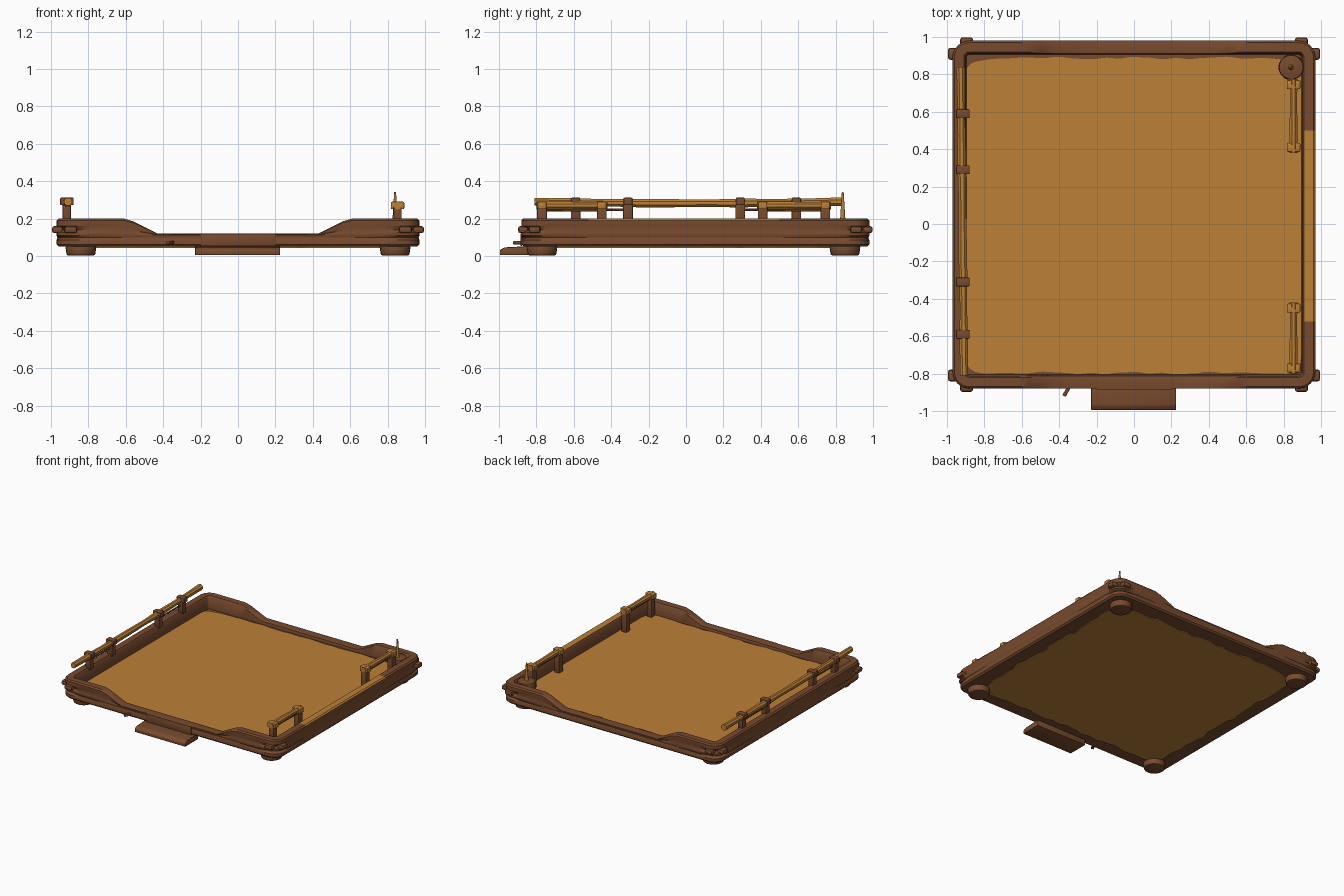
import bpy, bmesh, math
from mathutils import Vector

if "Cube" in bpy.data.objects:
    bpy.data.objects.remove(bpy.data.objects["Cube"])

def material(name, rgb):
    m = bpy.data.materials.new(name)
    m.diffuse_color = (*rgb, 1)
    m.use_nodes = True
    m.node_tree.nodes["Principled BSDF"].inputs["Base Color"].default_value = m.diffuse_color
    return m

BROWN = material("brown wood", (0.19, 0.07, 0.028))
TAN = material("golden wood", (0.50, 0.215, 0.038))

def finish(name, bm, *mats, smooth=True):
    bmesh.ops.recalc_face_normals(bm, faces=bm.faces)
    me = bpy.data.meshes.new(name)
    bm.to_mesh(me)
    bm.free()
    ob = bpy.data.objects.new(name, me)
    bpy.context.collection.objects.link(ob)
    for m in mats:
        me.materials.append(m)
    if smooth:
        bpy.context.view_layer.objects.active = ob
        ob.select_set(True)
        bpy.ops.object.shade_smooth_by_angle(angle=math.radians(35))
        ob.select_set(False)
    return ob

def box(name, lo, hi, mat, bevel=0.006):
    bm = bmesh.new()
    bmesh.ops.create_cube(bm, size=1)
    for v in bm.verts:
        v.co = [(a + b) / 2 + c * (b - a) for a, b, c in zip(lo, hi, v.co)]
    if bevel:
        bmesh.ops.bevel(bm, geom=bm.edges[:], offset=bevel, segments=2, profile=0.5, affect='EDGES')
    return finish(name, bm, mat)

def cylinder(name, at, r1, r2, z0, z1, mat, bevel=0.0):
    bm = bmesh.new()
    bmesh.ops.create_cone(bm, cap_ends=True, segments=20, radius1=r1, radius2=r2, depth=z1 - z0)
    if bevel:
        rims = [e for e in bm.edges if abs(e.verts[0].co.z - e.verts[1].co.z) < 1e-5]
        bmesh.ops.bevel(bm, geom=rims, offset=bevel, segments=2, profile=0.5, affect='EDGES')
    bmesh.ops.translate(bm, verts=bm.verts, vec=(*at, (z0 + z1) / 2))
    return finish(name, bm, mat)

def bar(name, points, radius, mat):
    # rough eight-sided pole along a path
    bm = bmesh.new()
    rings = []
    for i, p in enumerate(points):
        r = radius * (1 + 0.12 * math.sin(i * 2.3))
        rings.append([bm.verts.new((p[0] + r * math.cos(a), p[1], p[2] + r * math.sin(a)))
                      for a in (math.tau * (k + 0.5) / 8 for k in range(8))])
    for a, b in zip(rings, rings[1:]):
        for k in range(8):
            bm.faces.new((a[k], a[(k + 1) % 8], b[(k + 1) % 8], b[k]))
    bm.faces.new(rings[0])
    bm.faces.new(rings[-1])
    return finish(name, bm, mat)

HX, HY, CY = 0.97, 0.93, 0.05
XS = (-0.8, -0.61, -0.56, -0.5, -0.43, -0.2, 0.2, 0.43, 0.5, 0.56, 0.61, 0.8)
YS = (-0.8, -0.57, -0.3, 0, 0.3, 0.45, 0.8)

def outline(inset, groove=0):
    # rounded rectangle; groove bites deeper at the corners
    hx, hy = HX - inset, HY - inset
    r = max(0.09 - inset, 0.015)
    pts = []
    def corner(sx, sy, a0):
        for k in range(7):
            a = a0 + math.pi / 2 * k / 6
            q = r - groove
            pts.append((sx * (hx - r) + q * math.cos(a), sy * (hy - r) + q * math.sin(a) + CY))
    corner(1, -1, -math.pi / 2)
    pts.extend((hx, y + CY) for y in YS)
    corner(1, 1, 0)
    pts.extend((x, hy + CY) for x in reversed(XS))
    corner(-1, 1, math.pi / 2)
    pts.extend((-hx, y + CY) for y in reversed(YS))
    corner(-1, -1, math.pi)
    pts.extend((x, -hy + CY) for x in XS)
    return pts

def rim_height(x):
    # low openings in the middle of front and back
    x = abs(x)
    for (a, za), (b, zb) in zip(((0, .12), (.43, .12), (.5, .155), (.56, .185), (.61, .2)),
                                ((.43, .12), (.5, .155), (.56, .185), (.61, .2), (2, .2))):
        if x <= b:
            return za + (zb - za) * (x - a) / (b - a)

# tray walls lofted around the outline
bm = bmesh.new()
section = [(.07, 0, .05), (.012, 0, .05), (0, 0, .062), (0, 0, .085), (.004, .02, .098), (0, 0, .11),
           (0, 0, .125), (.004, .02, .14), (0, 0, .16), (0, 0, .19), (.01, 0, .20), (.06, 0, .20), (.068, 0, .19),
           (.075, 0, .095)]
top_at = 10
rings = []
for inset, groove, z in section:
    rings.append([])
    for x, y in outline(inset, groove):
        h = rim_height(x)
        zz = z if z < 0.11 else 0.11 + (z - 0.11) * (h - 0.11) / 0.09
        rings[-1].append(bm.verts.new((x, y, zz)))
n = len(rings[0])
for i in range(len(rings)):
    a, b = rings[i], rings[(i + 1) % len(rings)]
    for k in range(n):
        f = bm.faces.new((a[k], a[(k + 1) % n], b[(k + 1) % n], b[k]))
        c = f.calc_center_median()
        f.material_index = int(i in (top_at - 1, top_at) and c.x > 0.88 and -0.52 < c.y < 0.5)
finish("tray_wall", bm, BROWN, TAN)

# floor slab with ragged painted planks above and below
box("floor_slab", (-0.91, -0.82, 0.05), (0.91, 0.92, 0.098), BROWN, 0)

def ragged_plate(name, hx, hy, cy, z0, z1, amp, power):
    bm = bmesh.new()
    ring = []
    for k in range(240):
        t = math.tau * k / 240
        c, s = math.cos(t), math.sin(t)
        w = amp * (math.sin(13 * t) + 0.7 * math.sin(29 * t + 1) + 0.5 * math.sin(47 * t + 2))
        r = (abs(c) ** power + abs(s) ** power) ** (-1 / power)
        ring.append(bm.verts.new(((hx + w) * r * c, cy + (hy + w) * r * s, z0)))
    f = bm.faces.new(ring)
    ext = bmesh.ops.extrude_face_region(bm, geom=[f])
    bmesh.ops.translate(bm, verts=[v for v in ext["geom"] if isinstance(v, bmesh.types.BMVert)],
                        vec=(0, 0, z1 - z0))
    finish(name, bm, TAN, smooth=False)

ragged_plate("floor_top", 0.902, 0.842, 0.045, 0.097, 0.104, 0.004, 22)
ragged_plate("floor_underside", 0.85, 0.81, 0.045, 0.044, 0.051, 0.008, 14)

# feet and wall pegs at the four corners
for sx in (-1, 1):
    for sy in (-1, 1):
        y = CY + sy * 0.81 - 0.01
        cylinder("foot", (sx * 0.84, y), 0.076, 0.083, 0.003, 0.052, BROWN, 0.008)
        py = CY + sy * 0.86
        box("side_peg", (sx * 0.965 - 0.03, py - 0.032, 0.122), (sx * 0.965 + 0.03, py + 0.032, 0.16), BROWN, 0.014)
        ey = CY + sy * 0.92
        box("end_peg", (sx * 0.895 - 0.035, ey - 0.028, 0.122), (sx * 0.895 + 0.035, ey + 0.028, 0.16), BROWN, 0.014)

# entry step, sloping down toward the front
bm = bmesh.new()
profile = [(-0.995, 0.004), (-0.995, 0.032), (-0.97, 0.046), (-0.83, 0.053), (-0.83, 0.004)]
ends = [[bm.verts.new((x, y, z)) for y, z in profile] for x in (-0.23, 0.225)]
for k in range(5):
    bm.faces.new((ends[0][k], ends[0][(k + 1) % 5], ends[1][(k + 1) % 5], ends[1][k]))
for e in ends:
    bm.faces.new(e)
bmesh.ops.bevel(bm, geom=bm.edges[:], offset=0.006, segments=2, profile=0.5, affect='EDGES')
finish("entry_step", bm, BROWN)
box("entry_panel", (-0.2, -0.886, 0.053), (0.2, -0.878, 0.119), BROWN, 0.002)

def posts(side, x, ys, z0, top, band):
    for y in ys:
        box(side + "_post", (x - 0.022, y - 0.026, z0), (x + 0.022, y + 0.026, top - 0.01), BROWN)
        box(side + "_rail_band", (x - 0.036, y - 0.024, top - 0.04), (x + 0.036, y + 0.024, top), band)

# long left rail
posts("left", -0.915, (-0.59, -0.31, 0.29, 0.59), 0.18, 0.312, BROWN)
path = [(-0.908 - 0.018 * (k / 9), -0.81 + 1.65 * k / 9, 0.29 - 0.008 * math.sin(math.pi * k / 9)) for k in range(10)]
bar("left_rail", path, 0.023, TAN)
for a, b in ((-0.59, -0.31), (0.29, 0.59)):
    bar("left_lower_bar", [(-0.915, a, 0.247), (-0.915, b, 0.247)], 0.007, BROWN)

# two short right rails
for a, b in ((-0.77, -0.45), (0.41, 0.745)):
    posts("right", 0.853, (a, b), 0.098, 0.29, TAN)
    bar("right_rail", [(0.853, a - 0.03 + (b - a + 0.06) * k / 3, 0.27) for k in range(4)], 0.022, TAN)
    bar("right_lower_bar", [(0.853, a, 0.245), (0.853, b, 0.245)], 0.008, BROWN)

# corner stump with a spike
cylinder("corner_stump", (0.84, 0.838), 0.068, 0.066, 0.098, 0.2, BROWN, 0.008)
cylinder("corner_spike", (0.84, 0.838), 0.014, 0.005, 0.198, 0.342, TAN)

# loose stick by the entry
stick = box("loose_stick", (-0.01, -0.04, 0.062), (0.01, 0.04, 0.08), BROWN, 0.003)
stick.rotation_euler.z = -0.5
stick.location = (-0.355, -0.885, 0)
